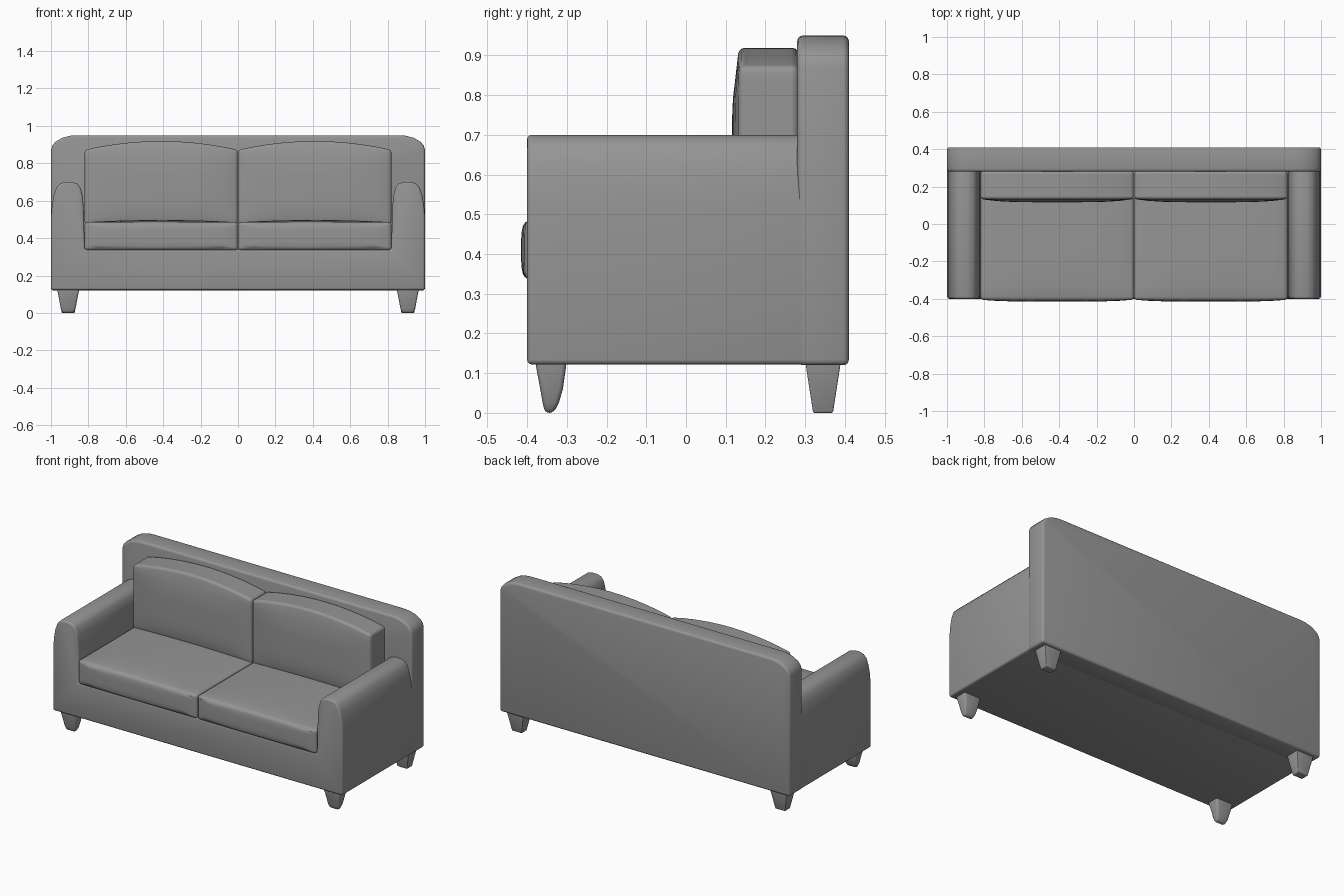
import bpy, bmesh, math
from mathutils import Vector

old = bpy.data.objects.get("Cube")
if old:
    bpy.data.objects.remove(old)

GREY = (0.3, 0.3, 0.3, 1)
fabric = bpy.data.materials.new("grey_fabric")
fabric.use_nodes = True
fabric.diffuse_color = GREY
fabric.node_tree.nodes["Principled BSDF"].inputs["Base Color"].default_value = GREY


def finish(name, bm, radius, segments=3):
    """Round the hard edges and turn the mesh into a smooth shaded object."""
    bmesh.ops.recalc_face_normals(bm, faces=bm.faces)
    if radius:
        hard = [e for e in bm.edges if e.calc_face_angle(0) > math.radians(40)]
        bmesh.ops.bevel(bm, geom=hard, offset=radius, segments=segments,
                        profile=0.5, affect='EDGES', clamp_overlap=True)
    mesh = bpy.data.meshes.new(name)
    bm.to_mesh(mesh)
    bm.free()
    mesh.materials.append(fabric)
    ob = bpy.data.objects.new(name, mesh)
    bpy.context.collection.objects.link(ob)
    bpy.ops.object.select_all(action='DESELECT')
    ob.select_set(True)
    bpy.context.view_layer.objects.active = ob
    bpy.ops.object.shade_smooth_by_angle(angle=math.radians(38))
    return ob


def slab(name, half, y0, y1, radius):
    """Extrude a left-right symmetric outline, given for x > 0, along y."""
    outline = half + [(-x, z) for x, z in reversed(half)]
    bm = bmesh.new()
    face = bm.faces.new([bm.verts.new((x, y0, z)) for x, z in outline])
    out = bmesh.ops.extrude_face_region(bm, geom=[face])
    moved = [v for v in out["geom"] if isinstance(v, bmesh.types.BMVert)]
    bmesh.ops.translate(bm, verts=moved, vec=(0, y1 - y0, 0))
    return finish(name, bm, radius)


def cushion(name, low, high, front, top, across_only, radius):
    """Box whose front and top swell outwards."""
    low, high = Vector(low), Vector(high)
    mid, size = (low + high) / 2, (high - low) / 2
    bm = bmesh.new()
    bmesh.ops.create_cube(bm, size=2)
    bmesh.ops.subdivide_edges(bm, edges=bm.edges[:], cuts=9, use_grid_fill=True)
    for v in bm.verts:
        u, d, h = v.co
        v.co = Vector((mid.x + u * size.x, mid.y + d * size.y, mid.z + h * size.z))
        if d < -0.99:
            v.co.y -= front * (1 - u ** 4) * (1 - h ** 4)
        if h > 0.99:
            v.co.z += top * (1 - u ** 2) * (1 if across_only else 1 - d ** 4)
    return finish(name, bm, radius)


def leg(name, side, rings, corner):
    """Tapered leg lofted through (z, x half width, y front, y back) rings."""
    bm = bmesh.new()
    loops = []
    for z, w, y0, y1 in rings:
        x = side * 0.908
        loops.append([bm.verts.new((x + a * w, y, z)) for a, y in
                      ((-1, y0), (1, y0), (1, y1), (-1, y1))])
    for a, b in zip(loops, loops[1:]):
        for i in range(4):
            j = (i + 1) % 4
            bm.faces.new((a[i], a[j], b[j], b[i]))
    bm.faces.new(loops[0])
    bm.faces.new(loops[-1])
    return finish(name, bm, corner)


# Base and arms share one U-shaped outline
slab("base_and_arms",
     [(0.82, 0.34), (0.825, 0.56), (0.831, 0.63), (0.842, 0.67), (0.86, 0.692),
      (0.89, 0.7), (0.925, 0.7), (0.95, 0.692), (0.97, 0.672), (0.985, 0.63),
      (0.994, 0.58), (0.999, 0.52), (0.999, 0.122)],
     -0.4, 0.4, 0.012)

# Backrest panel with rounded shoulders
slab("backrest",
     [(0.86, 0.95), (0.9, 0.947), (0.94, 0.936), (0.975, 0.916), (0.993, 0.895),
      (1.0, 0.87), (1.0, 0.12)],
     0.28, 0.41, 0.014)

back_rings = [(0.13, 0.06, 0.3, 0.39), (0, 0.034, 0.32, 0.37)]
front_rings = [(0.13, 0.06, -0.38, -0.3), (0.06, 0.046, -0.367, -0.31),
               (0.025, 0.04, -0.361, -0.32), (0, 0.03, -0.355, -0.333)]

# Cushions and legs on both sides
for word, side in (("left", 1), ("right", -1)):
    xs = sorted((side * 0.002, side * 0.82))
    cushion(word + "_seat_cushion", (xs[0], -0.405, 0.335), (xs[1], 0.27, 0.485),
            0.01, 0.012, False, 0.016)
    cushion(word + "_back_cushion", (xs[0], 0.133, 0.47), (xs[1], 0.283, 0.872),
            0.017, 0.047, True, 0.016)
    leg(word + "_back_leg", side, back_rings, 0.004)
    leg(word + "_front_leg", side, front_rings, 0.012)
